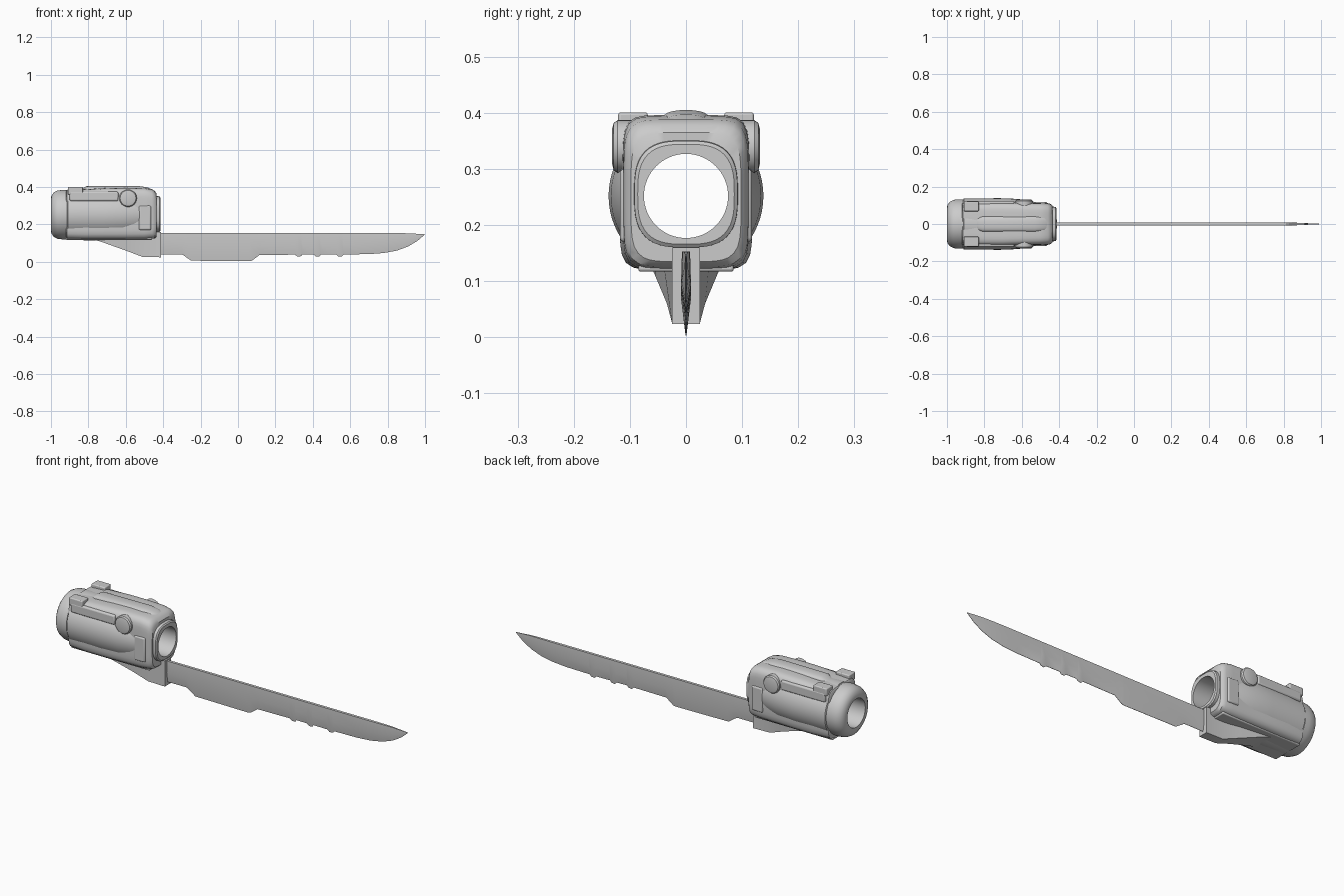
import bpy, bmesh, math
from mathutils import Vector

cube = bpy.data.objects.get("Cube")
if cube:
    bpy.data.objects.remove(cube, do_unlink=True)

steel = bpy.data.materials.new("grey steel")
steel.use_nodes = True
GREY = (0.6, 0.6, 0.6, 1)
steel.diffuse_color = GREY
steel.node_tree.nodes["Principled BSDF"].inputs["Base Color"].default_value = GREY

AXIS_Z = 0.252   # height of the bore
BORE = 0.075


def finish(name, bm, angle=35, bevel=0):
    bmesh.ops.recalc_face_normals(bm, faces=bm.faces)
    mesh = bpy.data.meshes.new(name)
    bm.to_mesh(mesh)
    bm.free()
    mesh.materials.append(steel)
    ob = bpy.data.objects.new(name, mesh)
    bpy.context.collection.objects.link(ob)
    if bevel:
        mod = ob.modifiers.new("soft edges", "BEVEL")
        mod.width, mod.segments = bevel, 3
    bpy.ops.object.select_all(action="DESELECT")
    ob.select_set(True)
    bpy.context.view_layer.objects.active = ob
    bpy.ops.object.shade_smooth_by_angle(angle=math.radians(angle))
    return ob


def loft(name, rings, closed=False, angle=35):
    """Skin rings of equal length; closed joins the last ring to the first."""
    bm = bmesh.new()
    loops = [[bm.verts.new(p) for p in ring] for ring in rings]
    pairs = list(zip(loops, loops[1:]))
    if closed:
        pairs.append((loops[-1], loops[0]))
    for a, b in pairs:
        n = len(a)
        for i in range(n):
            j = (i + 1) % n
            bm.faces.new((a[i], a[j], b[j], b[i]))
    if not closed:
        bm.faces.new(loops[0])
        bm.faces.new(loops[-1])
    return finish(name, bm, angle)


def section(x, half, low, high, power=2.0, n=64):
    """Superellipse across the x axis."""
    mid, tall, ring = (low + high) / 2, (high - low) / 2, []
    for i in range(n):
        a = 2 * math.pi * i / n
        c, s = math.cos(a), math.sin(a)
        k = (abs(c) ** power + abs(s) ** power) ** (-1 / power)
        ring.append((x, half * c * k, mid + tall * s * k))
    return ring


def circle(x, r):
    return section(x, r, AXIS_Z - r, AXIS_Z + r)


def hollow(name, rings):
    """Close a run of outer rings with the through bore."""
    first, last = rings[0][0][0], rings[-1][0][0]
    return loft(name, rings + [circle(last, BORE), circle(first, BORE)], True)


def box(name, x, y, z, bevel=0.005):
    bm = bmesh.new()
    bmesh.ops.create_cube(bm, size=1)
    for v in bm.verts:
        v.co = Vector([(r[0] + r[1]) / 2 + c * (r[1] - r[0])
                       for c, r in zip(v.co, (x, y, z))])
    return finish(name, bm, bevel=bevel)


# Rounded rear cap and the barrel that swells out of the housing sides
hollow("rear_cap", [circle(x, r) for x, r in (
    (-1, 0.083), (-0.998, 0.1), (-0.985, 0.119), (-0.965, 0.129),
    (-0.94, 0.132), (-0.915, 0.132))])
hollow("barrel", [circle(x, r) for x, r in (
    (-0.915, 0.128), (-0.91, 0.136), (-0.72, 0.138), (-0.62, 0.134),
    (-0.55, 0.122), (-0.5, 0.11))])

# Squared housing
hollow("housing", [section(*s) for s in (
    (-0.92, 0.108, 0.125, 0.378, 5), (-0.915, 0.114, 0.121, 0.384, 6),
    (-0.82, 0.118, 0.12, 0.388, 7), (-0.7, 0.118, 0.12, 0.394, 7),
    (-0.6, 0.114, 0.12, 0.396, 7), (-0.5, 0.112, 0.121, 0.394, 7),
    (-0.46, 0.111, 0.123, 0.388, 6), (-0.445, 0.107, 0.126, 0.378, 6),
    (-0.435, 0.098, 0.135, 0.365, 5))])
hollow("front_collar", [section(*s) for s in (
    (-0.45, 0.093, 0.16, 0.352, 3), (-0.42, 0.092, 0.16, 0.35, 3),
    (-0.415, 0.086, 0.166, 0.344, 3))])

# Raised rib on top and plate underneath
loft("top_rib", [section(x, w, 0.37, top, 2.5, 24) for x, w, top in (
    (-0.84, 0.03, 0.388), (-0.81, 0.04, 0.404), (-0.53, 0.042, 0.405),
    (-0.48, 0.036, 0.397), (-0.45, 0.025, 0.38))])
box("bottom_plate", (-0.92, -0.46), (-0.085, 0.085), (0.117, 0.13))

# Paired lugs, side rails and round buttons
for side, word in ((-1, "right"), (1, "left")):
    def span(a, b):
        return sorted((side * a, side * b))
    box(word + "_top_lug", (-0.91, -0.83), span(0.068, 0.121), (0.36, 0.401))
    box(word + "_side_rail", (-0.9, -0.64), span(0.1, 0.122), (0.325, 0.375), 0.008)
    box(word + "_front_pad", (-0.53, -0.465), span(0.1, 0.118), (0.17, 0.3), 0.008)
    rings = []
    for y, r in ((0.09, 0.047), (0.122, 0.047), (0.129, 0.042), (0.132, 0.03)):
        rings.append([(-0.588 + r * math.cos(a), side * y, 0.34 + r * math.sin(a))
                      for a in (math.pi * i / 16 for i in range(32))])
    loft(word + "_button", rings)

# Sloping blade holder under the housing
loft("blade_holder", [
    [(x, -w, low), (x, w, low), (x, w * top, 0.16), (x, -w * top, 0.16)]
    for x, w, low, top in (
        (-0.8, 0.06, 0.122, 1), (-0.74, 0.055, 0.11, 1), (-0.6, 0.034, 0.06, 1.3),
        (-0.51, 0.025, 0.026, 1), (-0.412, 0.025, 0.024, 1))])

# Blade: stations of (x, edge height), ground thin towards the edge
edge = [(-0.44, 0.04), (-0.3, 0.04), (-0.25, 0.006), (0.06, 0.003), (0.075, 0.006),
        (0.115, 0.036)]
for x in (0.33, 0.43, 0.55):
    edge += [(x - 0.025, 0.038), (x - 0.012, 0.027), (x + 0.008, 0.03), (x + 0.014, 0.039)]
edge += [(0.7, 0.041), (0.78, 0.047), (0.85, 0.06), (0.91, 0.082), (0.96, 0.112),
         (0.998, 0.145)]
rings = []
for x, low in edge:
    top = 0.153 if x < 0.9 else 0.153 - 0.06 * (x - 0.9)
    thick = 0.009 * min(1, 0.1 + (1 - x) * 5)
    shoulder = low + 0.45 * (top - low)
    rings.append([(x, -thick * 0.8, top), (x, -thick, shoulder), (x, -0.0008, low),
                  (x, 0.0008, low), (x, thick, shoulder), (x, thick * 0.8, top)])
loft("blade", rings, angle=25)
